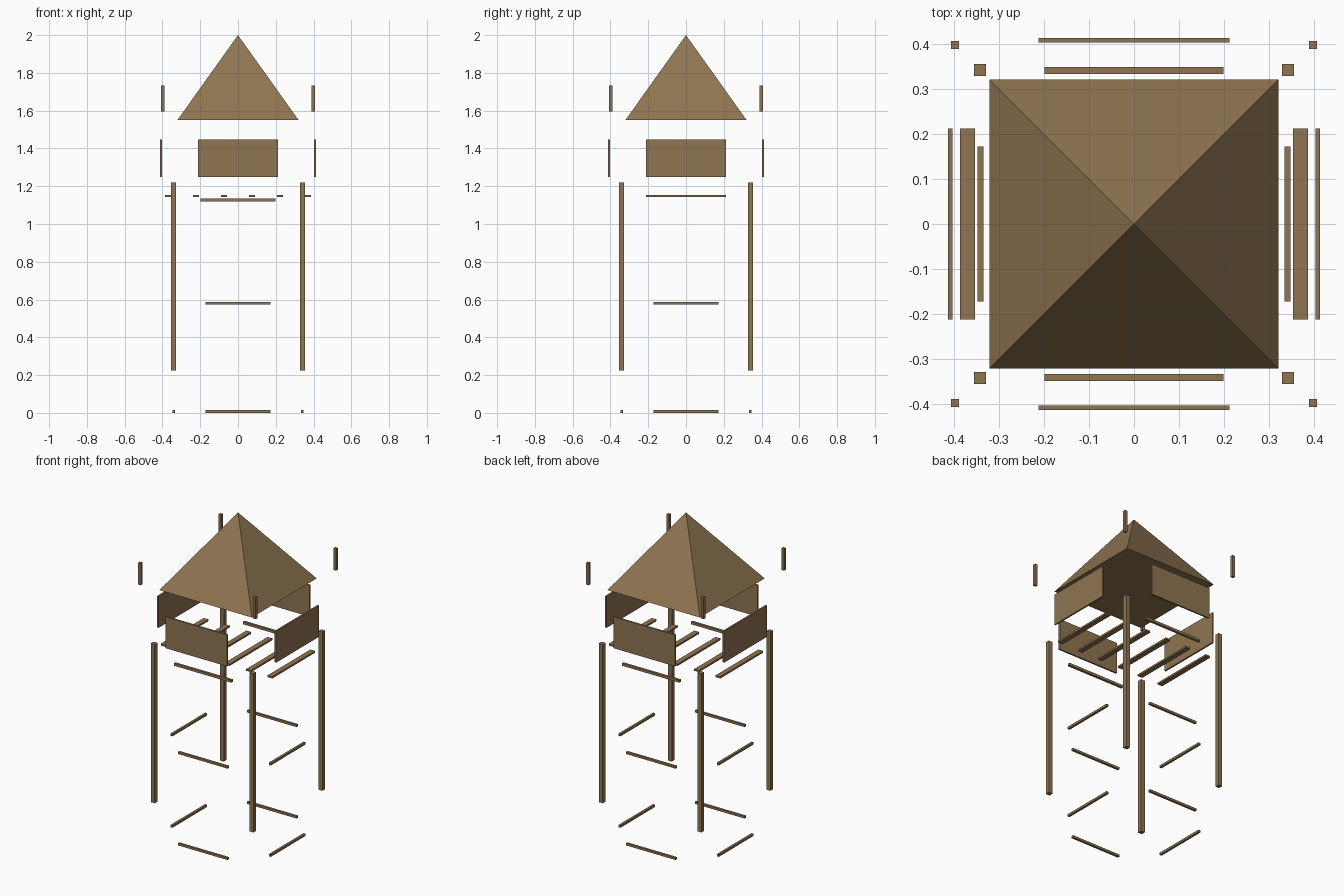
import bpy
from math import pi, sqrt

cube = bpy.data.objects.get("Cube")
if cube:
    bpy.data.objects.remove(cube, do_unlink=True)

# Single weathered wood colour
wood = bpy.data.materials.new("brown_wood")
wood.use_nodes = True
colour = (0.275, 0.178, 0.083, 1)
wood.diffuse_color = colour
bsdf = next(n for n in wood.node_tree.nodes if n.type == "BSDF_PRINCIPLED")
bsdf.inputs["Base Color"].default_value = colour
bsdf.inputs["Roughness"].default_value = 0.9


def box(name, centre, size):
    bpy.ops.mesh.primitive_cube_add(size=1, location=centre)
    ob = bpy.context.object
    ob.name = name
    ob.scale = size
    bpy.ops.object.transform_apply(location=False, rotation=False, scale=True)
    ob.data.materials.append(wood)
    return ob


def corners(name, offset, width, bottom, top):
    """Four upright square posts, one at each corner."""
    for fb, sy in (("front", -1), ("back", 1)):
        for lr, sx in (("left", 1), ("right", -1)):
            box(f"{fb}_{lr}_{name}", (sx * offset, sy * offset, (bottom + top) / 2),
                (width, width, top - bottom))


def sides(name, offset, length, thick, bottom, top, all_four=True):
    """Horizontal members repeated around the tower."""
    z, h = (bottom + top) / 2, top - bottom
    for side, s in (("front", -1), ("back", 1)):
        box(f"{side}_{name}", (0, s * offset, z), (length, thick, h))
    if all_four:
        for side, s in (("left", 1), ("right", -1)):
            box(f"{side}_{name}", (s * offset, 0, z), (thick, length, h))


# Legs and cross braces
corners("leg", 0.342, 0.027, 0.225, 1.22)
sides("lower_brace", 0.341, 0.344, 0.014, 0, 0.014)
sides("middle_brace", 0.341, 0.344, 0.014, 0.573, 0.587)

# Platform: two beams carrying six planks
sides("platform_beam", 0.341, 0.397, 0.015, 1.119, 1.135, all_four=False)
for i in range(6):
    box(f"floor_plank_{i + 1}", ((i - 2.5) * 0.148, 0, 1.149), (0.033, 0.424, 0.011))

# Parapet walls and roof posts
sides("wall", 0.408, 0.424, 0.01, 1.25, 1.447)
corners("roof_post", 0.398, 0.018, 1.595, 1.732)

# Pyramid roof with closed underside
bpy.ops.mesh.primitive_cone_add(vertices=4, radius1=0.321 * sqrt(2), radius2=0, depth=0.45,
                                location=(0, 0, 1.775), rotation=(0, 0, pi / 4))
roof = bpy.context.object
roof.name = "roof"
bpy.ops.object.transform_apply(location=False, rotation=True, scale=False)
roof.data.materials.append(wood)
